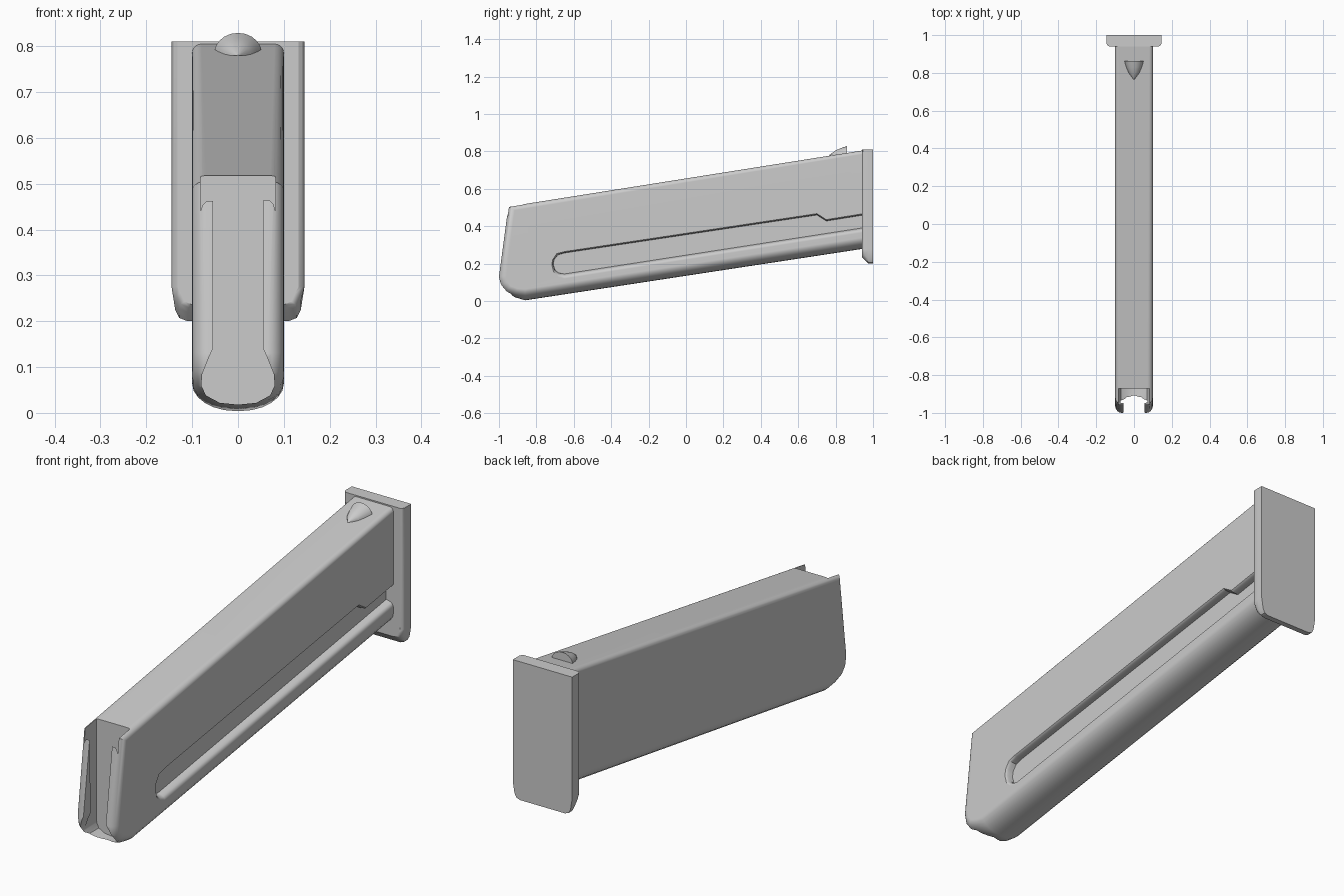
import bpy, bmesh
from math import sin, cos, pi, radians

if "Cube" in bpy.data.objects:
    bpy.data.objects.remove(bpy.data.objects["Cube"])


def loft(name, rings):
    """Closed solid skinned through rings of equal point count, capped at both ends."""
    bm = bmesh.new()
    vs = [[bm.verts.new(p) for p in ring] for ring in rings]
    n = len(rings[0])
    for a, b in zip(vs, vs[1:]):
        for i in range(n):
            j = (i + 1) % n
            bm.faces.new((a[i], a[j], b[j], b[i]))
    bm.faces.new(vs[0])
    bm.faces.new(vs[-1])
    bmesh.ops.recalc_face_normals(bm, faces=bm.faces)
    me = bpy.data.meshes.new(name)
    bm.to_mesh(me)
    bm.free()
    ob = bpy.data.objects.new(name, me)
    bpy.context.collection.objects.link(ob)
    return ob


def cut(ob, cutter):
    """Subtract the cutter and bake the result."""
    cutter.hide_render = True
    m = ob.modifiers.new("cut", 'BOOLEAN')
    m.operation, m.solver, m.object = 'DIFFERENCE', 'EXACT', cutter
    dg = bpy.context.evaluated_depsgraph_get()
    me = bpy.data.meshes.new_from_object(ob.evaluated_get(dg))
    ob.modifiers.clear()
    ob.data = me
    bpy.data.objects.remove(cutter)


def smooth(ob, angle=32):
    bpy.ops.object.select_all(action='DESELECT')
    ob.select_set(True)
    bpy.context.view_layer.objects.active = ob
    bpy.ops.object.shade_smooth_by_angle(angle=radians(angle))
    m = ob.modifiers.new("normals", 'WEIGHTED_NORMAL')
    m.keep_sharp = True


# Slanted casing: side profile (y, z) with rounding width in x and inset in y, z
profile = [
    (.95, .806, .02, 0, -.02),
    (-.95, .505, .03, .035, -.02),
    (-1.0, .13, .035, .04, .005),
    (-.99, .085, .035, .035, .018),
    (-.967, .05, .045, .03, .03),
    (-.92, .022, .07, .02, .045),
    (-.86, .004, .095, 0, .06),
    (.95, .28, .095, 0, .06),
]
steps = 6
half = []
for k in range(steps + 1):
    a = k / steps * pi / 2
    s = 1 - sin(a)
    half.append([(.1 - r * (1 - cos(a)), y + iy * s, z + iz * s)
                 for y, z, r, iy, iz in profile])
casing = loft("casing", half + [[(-x, y, z) for x, y, z in r] for r in reversed(half)])

# Open front: slot between the lips, flaring to a rounded mouth at the bottom
right = [(.055, .7), (.055, .14), (.066, .115), (.078, .085), (.08, .06), (.07, .038), (.04, .022)]
mouth = right + [(0, .018)] + [(-x, z) for x, z in reversed(right)]
cut(casing, loft("mouth_cutter", [[(x, y, z) for x, z in mouth] for y in (-1.2, -.87)]))

# Wider hollow behind the curled lips
hollow = [(.082, .7), (.082, .07), (.07, .04), (-.07, .04), (-.082, .07), (-.082, .7)]
cut(casing, loft("hollow_cutter", [[(x, -.962 if z > .1 else -.945, z) for x, z in hollow],
                                   [(x, -.8701, z) for x, z in hollow]]))

# Long groove on the right side with a stepped top edge and rounded lower edge
groove = [
    (1.0, .468, 0, .3), (.75, .428, 0, .3), (.70, .46, 0, .3), (-.65, .257, 0, .3),
    (-.685, .247, -.2, .3), (-.705, .222, -.3, 0), (-.71, .195, -.3, 0),
    (-.70, .165, -.3, -.4), (-.68, .15, -.1, -.8), (-.65, .145, 0, -1), (1.0, .4, 0, -1),
]
layers = [(.065, 0), (.08, .003), (.09, .008), (.096, .014), (.1, .025), (.15, .026)]
cut(casing, loft("groove_cutter",
                 [[(x, y + oy * o, z + oz * o) for y, z, oy, oz in groove] for x, o in layers]))
smooth(casing)

# End plate with tapered lower corners and a softened, sloped front edge
side = [(.145, .81), (.145, .275), (.137, .225), (.128, .207), (.11, .2)]
outline = side + [(-x, z) for x, z in reversed(side)]


def plate_ring(y, inset, lift):
    k = 1 - inset / .145
    return [(x * k, y, z + (lift if z < .25 else 0)) for x, z in outline]


plate = loft("end_plate", [plate_ring(1.0, 0, 0), plate_ring(.975, 0, 0),
                           plate_ring(.955, 0, .02), plate_ring(.946, .004, .03),
                           plate_ring(.94, .013, .036)])
smooth(plate)

# Small raised wedge near the back of the top
n = 10
arc = [(.052 * cos(pi * i / n), .045 * sin(pi * i / n)) for i in range(n + 1)]
rings = []
for y, k in ((.765, .03), (.80, .55), (.83, .8), (.862, 1)):
    rings.append([(x * k, y, .779 + (y - .765) * .05 + h * k) for x, h in arc])
smooth(loft("top_wedge", rings), 40)
